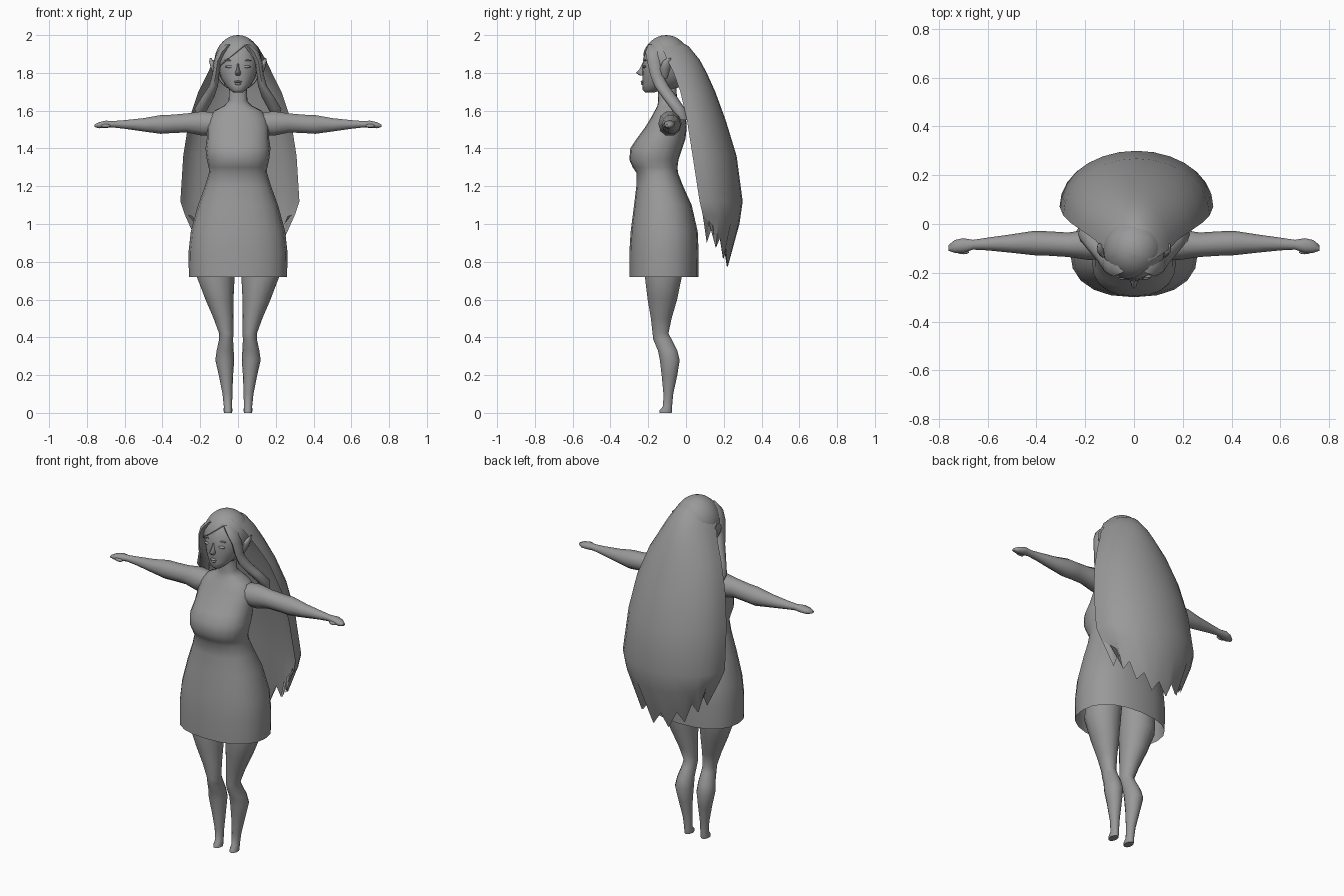
import bpy, bmesh, math
from mathutils import Vector, Matrix

cube = bpy.data.objects.get("Cube")
if cube:
    bpy.data.objects.remove(cube)

grey = bpy.data.materials.new("plain grey")
grey.use_nodes = True
tone = (0.32, 0.32, 0.32, 1)
grey.diffuse_color = tone
grey.node_tree.nodes["Principled BSDF"].inputs["Base Color"].default_value = tone


def finish(name, bm, angle=60):
    """Turn a bmesh into a smooth-shaded object."""
    bmesh.ops.remove_doubles(bm, verts=bm.verts, dist=0.0005)
    bmesh.ops.recalc_face_normals(bm, faces=bm.faces)
    mesh = bpy.data.meshes.new(name)
    bm.to_mesh(mesh)
    bm.free()
    mesh.materials.append(grey)
    obj = bpy.data.objects.new(name, mesh)
    bpy.context.collection.objects.link(obj)
    bpy.ops.object.select_all(action='DESELECT')
    obj.select_set(True)
    bpy.context.view_layer.objects.active = obj
    bpy.ops.object.shade_smooth_by_angle(angle=math.radians(angle))
    return obj


def loft(name, rings, start=True, end=True, angle=60):
    """Skin a tube through closed rings of equal length."""
    bm = bmesh.new()
    rows = [[bm.verts.new(p) for p in ring] for ring in rings]
    n = len(rows[0])
    for a, b in zip(rows, rows[1:]):
        for i in range(n):
            j = (i + 1) % n
            bm.faces.new((a[i], a[j], b[j], b[i]))
    if start:
        bm.faces.new(rows[0])
    if end:
        bm.faces.new(rows[-1])
    return finish(name, bm, angle)


def oval(n, power=2.0):
    """Unit superellipse points."""
    for i in range(n):
        t = 2 * math.pi * i / n
        c, s = math.cos(t), math.sin(t)
        yield (math.copysign(abs(c) ** (2 / power), c),
               math.copysign(abs(s) ** (2 / power), s))


def level(z, cx, rx, front, back, n=16, power=2.0):
    """Horizontal ring given by its half width and front and back depth."""
    cy, ry = (front + back) / 2, (back - front) / 2
    return [Vector((cx + rx * u, cy + ry * v, z)) for u, v in oval(n, power)]


def ball(name, centre, size):
    bm = bmesh.new()
    bmesh.ops.create_uvsphere(bm, u_segments=12, v_segments=8, radius=1,
                              matrix=Matrix.LocRotScale(Vector(centre), None, Vector(size)))
    return finish(name, bm)


# Dress and upper body: height, half width, front, back
body = [(.72, .26, -.3, .065), (.85, .262, -.3, .067), (.96, .25, -.293, .062),
        (1.1, .212, -.275, .03), (1.2, .175, -.263, -.015), (1.27, .154, -.262, -.042),
        (1.3, .155, -.282, -.045), (1.34, .165, -.3, -.04), (1.4, .172, -.295, -.02),
        (1.45, .165, -.262, -.003), (1.51, .165, -.218, .004), (1.56, .155, -.187, 0),
        (1.6, .125, -.165, -.014), (1.625, .075, -.152, -.03), (1.65, .05, -.147, -.048),
        (1.73, .046, -.15, -.05)]
loft("dress_and_torso", [level(z, 0, w, f, b, 20, 2.3) for z, w, f, b in body], start=False)

# Head
skull = [(1.695, .022, -.215, -.17), (1.71, .043, -.23, -.13), (1.735, .067, -.229, -.08),
         (1.77, .09, -.23, -.035), (1.82, .104, -.233, -.005), (1.88, .104, -.226, .004),
         (1.94, .08, -.195, -.02), (1.975, .03, -.15, -.07)]
loft("head", [level(z, 0, w, f, b, 20, 2.1) for z, w, f, b in skull])
nose = [(1.85, .006, -.232, -.2), (1.82, .009, -.246, -.2),
        (1.8, .015, -.265, -.2), (1.786, .012, -.245, -.2)]
loft("nose", [level(z, 0, w, f, b, 8) for z, w, f, b in nose])
ball("upper_lip", (0, -.231, 1.753), (.02, .009, .006))
ball("lower_lip", (0, -.23, 1.742), (.016, .009, .007))

# Paired limbs and face details
arm = [(.1, 1.53, .06, -.085, .06), (.19, 1.532, .068, -.085, .062),
       (.27, 1.535, .053, -.085, .05), (.35, 1.53, .051, -.08, .05),
       (.41, 1.527, .052, -.078, .05), (.5, 1.525, .037, -.08, .038),
       (.6, 1.527, .024, -.082, .026), (.66, 1.528, .018, -.085, .02),
       (.7, 1.528, .02, -.088, .03), (.735, 1.523, .017, -.092, .026),
       (.76, 1.52, .007, -.098, .012)]
leg = [(.95, .11, .1, -.21, 0), (.72, .118, .1, -.22, -.02), (.6, .098, .074, -.205, -.045),
       (.5, .077, .052, -.187, -.075), (.42, .062, .038, -.178, -.092),
       (.39, .063, .037, -.175, -.075), (.33, .068, .045, -.15, -.045),
       (.28, .07, .05, -.14, -.032), (.2, .064, .038, -.13, -.045),
       (.1, .056, .026, -.12, -.067), (.035, .053, .022, -.122, -.073),
       (.015, .053, .023, -.14, -.073), (0, .053, .022, -.142, -.075)]
lock = [(1.95, .05, .02, -.2, -.13), (1.91, .085, .025, -.215, -.12),
        (1.86, .108, .02, -.205, -.13), (1.79, .118, .018, -.19, -.125),
        (1.73, .13, .024, -.168, -.09), (1.67, .16, .033, -.125, -.045),
        (1.61, .195, .035, -.08, -.005), (1.55, .2, .012, -.04, .01)]
ear = [(1.77, .105, .012, -.13, -.1), (1.82, .125, .018, -.14, -.085),
       (1.86, .14, .013, -.125, -.078), (1.88, .146, .003, -.1, -.08)]
for side, word in ((1, "left"), (-1, "right")):
    loft(word + "_arm", [[Vector((side * x, cy + ry * u, cz + rz * v)) for u, v in oval(10)]
                         for x, cz, rz, cy, ry in arm])
    for part, rows, n in (("leg", leg, 14), ("front_lock", lock, 8), ("ear", ear, 8)):
        loft(word + "_" + part, [level(z, side * x, w, f, b, n) for z, x, w, f, b in rows])
    ball(word + "_thumb", (side * .7, -.115, 1.52), (.025, .009, .01))
    ball(word + "_eyelid", (side * .043, -.219, 1.833), (.025, .009, .007))
    ball(word + "_brow", (side * .045, -.214, 1.866), (.028, .008, .004))

# Hair cap with a parted opening over the face
bm = bmesh.new()
bmesh.ops.create_uvsphere(bm, u_segments=28, v_segments=18, radius=1,
                          matrix=Matrix.LocRotScale(Vector((0, -.105, 1.852)), None,
                                                    Vector((.126, .13, .148))))
parting = Vector((.04, 0, 1.95))
cuts = [(parting, Vector((.12, 0, -.15))), (parting, Vector((-.1, 0, -.07))),
        (Vector((0, -.13, 0)), Vector((0, -1, 0)))]
for point, normal in cuts:
    bmesh.ops.bisect_plane(bm, geom=bm.verts[:] + bm.edges[:] + bm.faces[:],
                           plane_co=point, plane_no=normal)
opening = [f for f in bm.faces
           if all((f.calc_center_median() - p).dot(n) > 0 for p, n in cuts)]
bmesh.ops.delete(bm, geom=opening, context='FACES')
cap = finish("hair_cap", bm)
rim = cap.modifiers.new("thickness", 'SOLIDIFY')
rim.thickness = .012

# Long hair: height, half width, front edge, inner depth, back
STEPS = 14
fall = [(1.975, .05, -.15, -.11, -.045), (1.94, .095, -.13, -.06, .015),
        (1.87, .137, -.1, 0, .072), (1.8, .17, -.065, .04, .11),
        (1.7, .22, -.03, .07, .155), (1.55, .27, .005, .1, .21),
        (1.36, .3, .035, .14, .268), (1.12, .315, .072, .18, .3),
        (1, .292, .088, .19, .283), (.83, .225, .11, .22, .222)]


def crescent(index, z, w, edge, inner, back):
    outer, inside = [], []
    last = index == len(fall) - 1
    for i in range(STEPS + 1):
        a = math.pi * i / STEPS
        c, s = math.cos(a), math.sin(a)
        # Ragged tips on the lowest ring, rising towards the sides
        h = .79 + .14 * c * c + (.05 if i % 2 else -.03) if last else z
        if index == len(fall) - 2:
            h = z + .05 * c * c
        outer.append(Vector((.01 + w * c, edge + (back - edge) * s, h)))
        inside.append(Vector((.01 + .96 * w * c, edge + (inner - edge) * s, h)))
    return outer + inside[-2:0:-1]


loft("long_hair", [crescent(i, *row) for i, row in enumerate(fall)], end=False, angle=50)
